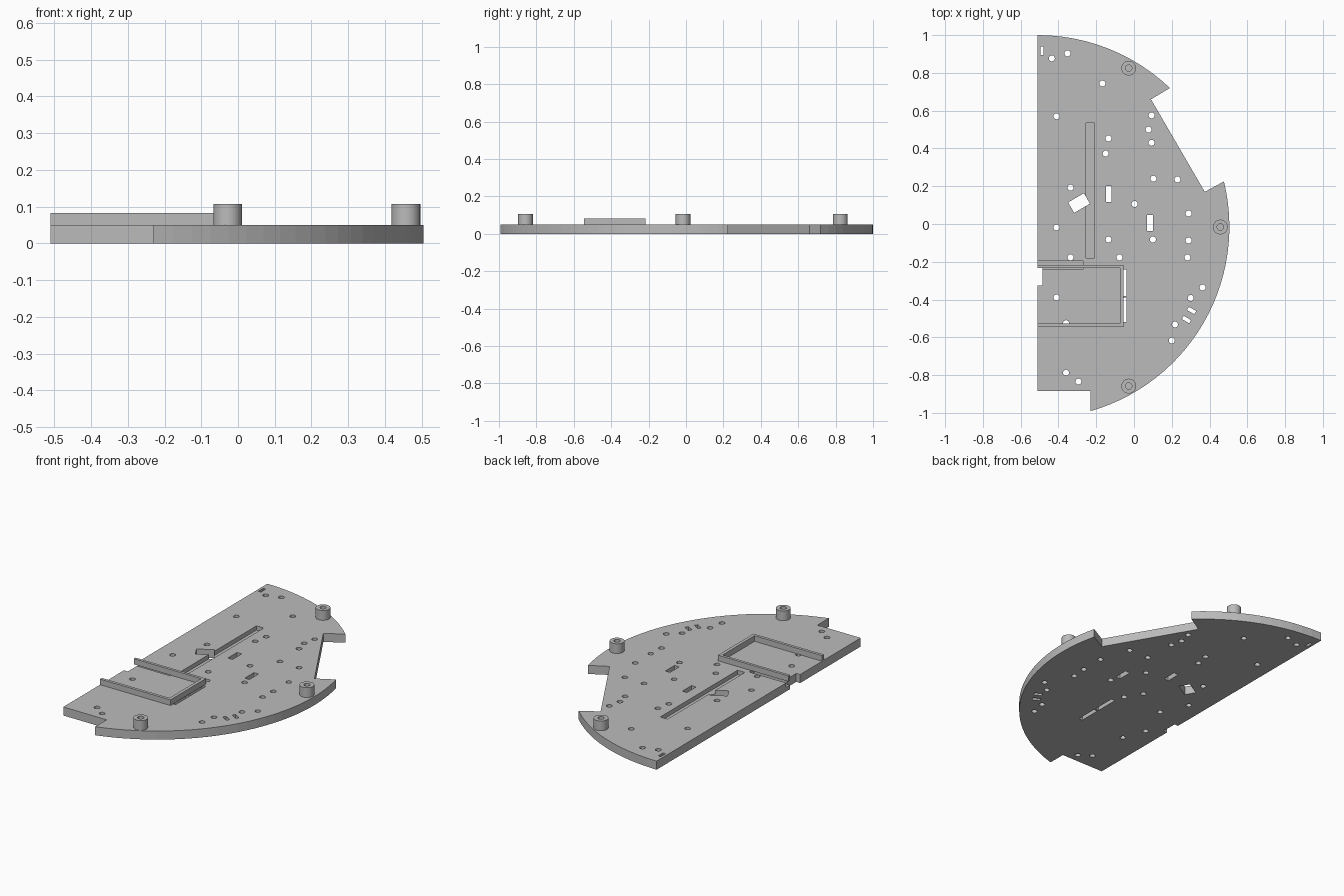
import bpy, bmesh
from math import sin, cos, radians, atan2
from mathutils import Matrix, Vector

cube = bpy.data.objects.get("Cube")
if cube:
    bpy.data.objects.remove(cube, do_unlink=True)

grey = bpy.data.materials.new("plain grey")
grey.use_nodes = True
grey.diffuse_color = (0.5, 0.5, 0.5, 1)
grey.node_tree.nodes["Principled BSDF"].inputs["Base Color"].default_value = (0.5, 0.5, 0.5, 1)

THICK = 0.05
LEFT = -0.51
CENTRE = Vector((LEFT, -0.015))
RADIUS = 1.015


def add_prism(bm, points, bottom, top):
    """Extrude a flat outline between two heights."""
    face = bm.faces.new([bm.verts.new((p[0], p[1], bottom)) for p in points])
    made = bmesh.ops.extrude_face_region(bm, geom=[face])["geom"]
    verts = [v for v in made if isinstance(v, bmesh.types.BMVert)]
    bmesh.ops.translate(bm, verts=verts, vec=(0, 0, top - bottom))


def circle(x, y, r, sides):
    return [(x + r * cos(radians(360 * i / sides)), y + r * sin(radians(360 * i / sides)))
            for i in range(sides)]


def rectangle(x, y, width, depth, turn=0):
    spin = Matrix.Rotation(radians(turn), 2)
    corners = [(-1, -1), (1, -1), (1, 1), (-1, 1)]
    return [Vector((x, y)) + spin @ Vector((a * width / 2, b * depth / 2)) for a, b in corners]


def box_outline(x0, x1, y0, y1):
    return [(x0, y0), (x1, y0), (x1, y1), (x0, y1)]


def arc(start, end, steps):
    """Points along the round rim between two rim points."""
    a, b = [atan2(p[1] - CENTRE.y, p[0] - CENTRE.x) for p in (start, end)]
    angles = [a + (b - a) * i / steps for i in range(steps + 1)]
    return [CENTRE + RADIUS * Vector((cos(t), sin(t))) for t in angles]


def build(name, outlines, bottom, top):
    bm = bmesh.new()
    for outline in outlines:
        add_prism(bm, outline, bottom, top)
    bmesh.ops.recalc_face_normals(bm, faces=bm.faces)
    mesh = bpy.data.meshes.new(name)
    bm.to_mesh(mesh)
    bm.free()
    mesh.materials.append(grey)
    obj = bpy.data.objects.new(name, mesh)
    bpy.context.collection.objects.link(obj)
    return obj


def cut(target, outlines, bottom, top):
    """Subtract prisms from a part, then discard the cutter."""
    cutter = build("cutter", outlines, bottom, top)
    cutter.hide_render = True
    mod = target.modifiers.new("cut", "BOOLEAN")
    mod.operation = "DIFFERENCE"
    mod.solver = "EXACT"
    mod.object = cutter
    bpy.context.view_layer.objects.active = target
    bpy.ops.object.modifier_apply(modifier=mod.name)
    bpy.data.objects.remove(cutter, do_unlink=True)


# Base plate: half disc with a slanted side bay, front corner step and edge notch
outline = arc((LEFT, 1), (0.19, 0.72), 12)
outline += [(0.09, 0.66), (0.375, 0.17)]
outline += arc((0.475, 0.225), (-0.23, -0.99), 28)
outline += [(-0.23, -0.885), (LEFT, -0.885), (LEFT, -0.325),
            (-0.485, -0.325), (-0.485, -0.23), (LEFT, -0.23)]
plate = build("base_plate", [outline], 0, THICK)

# Round screw holes
holes = [
    (-0.435, 0.877), (-0.352, 0.903), (-0.167, 0.744), (-0.41, 0.57), (-0.135, 0.453),
    (-0.15, 0.373), (0.093, 0.575), (0.077, 0.5), (0.093, 0.43), (0.103, 0.24),
    (0.23, 0.236), (-0.336, 0.193), (0.003, 0.106), (0.289, 0.056), (-0.41, -0.018),
    (-0.135, -0.082), (0.1, -0.082), (0.289, -0.087), (0.283, -0.177), (-0.077, -0.177),
    (-0.336, -0.177), (0.363, -0.336), (0.3, -0.392), (-0.41, -0.389), (0.217, -0.532),
    (-0.36, -0.525), (0.2, -0.617), (-0.36, -0.787), (-0.294, -0.834),
]
through = [circle(x, y, 0.016, 16) for x, y in holes]

# Slots and windows: centre, size and turn
slots = [
    (-0.487, 0.918, 0.016, 0.045, 0), (-0.133, 0.16, 0.03, 0.085, 0),
    (0.085, 0.005, 0.03, 0.085, 0), (-0.291, 0.111, 0.097, 0.064, 30),
    (0.305, -0.458, 0.045, 0.02, -30), (0.278, -0.506, 0.045, 0.02, -30),
    (-0.052, -0.31, 0.024, 0.14, 0), (-0.052, -0.455, 0.024, 0.13, 0),
]
through += [rectangle(*slot) for slot in slots]
cut(plate, through, -THICK, 2 * THICK)

# Shallow channels in the top face
channels = [box_outline(-0.255, -0.208, -0.18, 0.535),
            box_outline(LEFT - 0.1, -0.27, -0.24, -0.197)]
cut(plate, channels, THICK / 2, 2 * THICK)

# Three-sided tray wall, open at the straight edge
wall = [(LEFT, -0.545), (-0.055, -0.545), (-0.055, -0.217), (LEFT, -0.217),
        (LEFT, -0.233), (-0.074, -0.233), (-0.074, -0.528), (LEFT, -0.528)]
build("tray_wall", [wall], THICK, 0.083)

# Hollow mounting posts
posts = {"back_post": (-0.028, 0.825), "side_post": (0.457, -0.016), "front_post": (-0.028, -0.858)}
for name, (x, y) in posts.items():
    post = build(name, [circle(x, y, 0.039, 32)], THICK, 0.107)
    cut(post, [circle(x, y, 0.017, 24)], THICK + 0.005, 0.2)
    bpy.ops.object.select_all(action="DESELECT")
    post.select_set(True)
    bpy.context.view_layer.objects.active = post
    bpy.ops.object.shade_smooth_by_angle(angle=radians(30))
